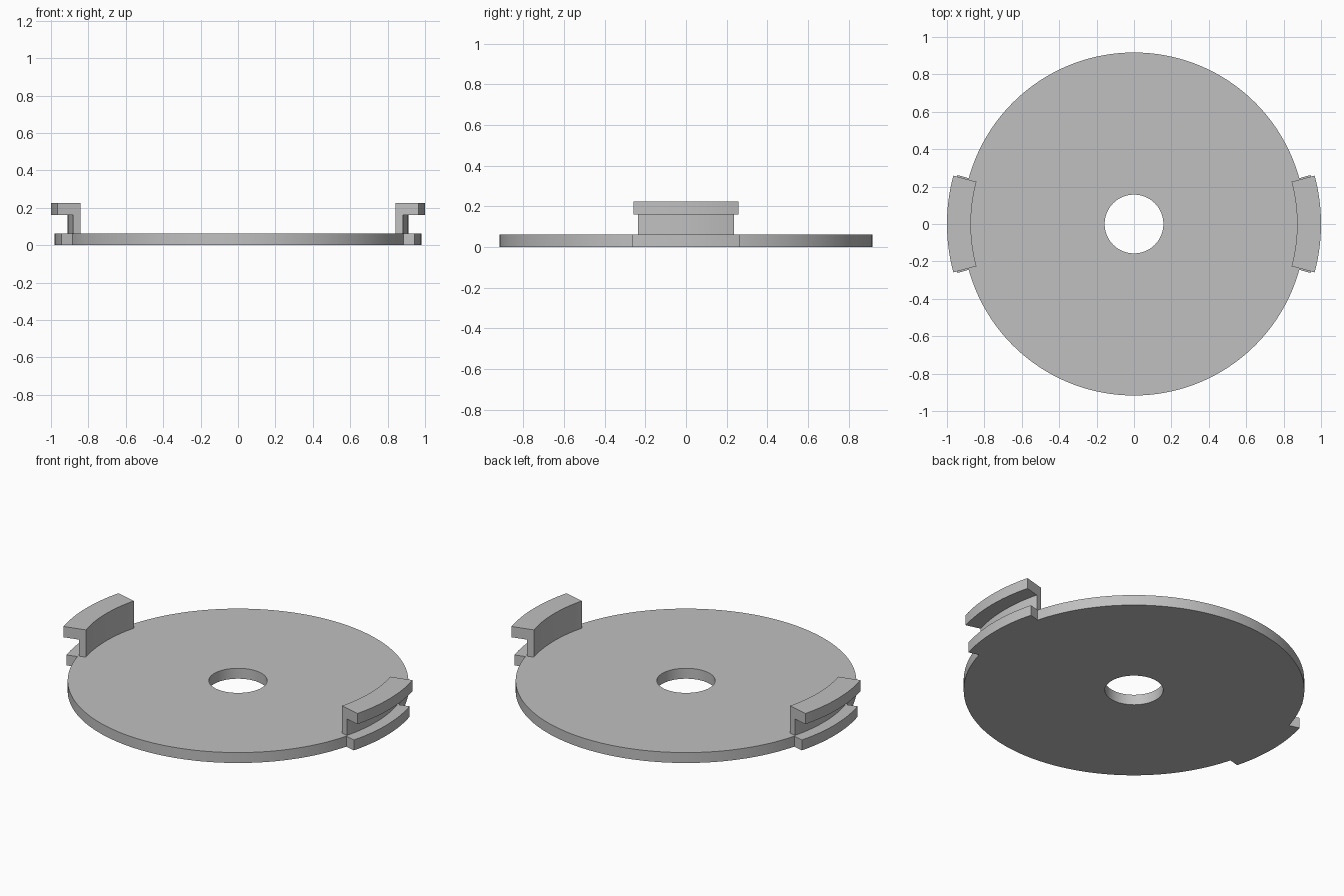
import bpy, bmesh
from math import cos, sin, pi, radians

cube = bpy.data.objects.get("Cube")
if cube:
    bpy.data.objects.remove(cube, do_unlink=True)

HOLE_R, DISC_R, TAB_R = 0.157, 0.917, 0.98
DISC_H = 0.062
TAB_HALF, BRACKET_HALF = radians(15.5), radians(15)

grey = bpy.data.materials.new("silver_grey")
grey.use_nodes = True
colour = (0.527, 0.527, 0.527, 1)
grey.diffuse_color = colour
grey.node_tree.nodes["Principled BSDF"].inputs["Base Color"].default_value = colour


def steps(start, end, count):
    return [start + (end - start) * i / count for i in range(count)]


def finish(name, bm):
    bmesh.ops.recalc_face_normals(bm, faces=bm.faces)
    mesh = bpy.data.meshes.new(name)
    bm.to_mesh(mesh)
    bm.free()
    mesh.materials.append(grey)
    obj = bpy.data.objects.new(name, mesh)
    bpy.context.collection.objects.link(obj)
    return obj


def smooth(obj):
    bpy.ops.object.select_all(action='DESELECT')
    obj.select_set(True)
    bpy.context.view_layer.objects.active = obj
    bpy.ops.object.shade_smooth_by_angle(angle=radians(30))


# Base disc: flat ring with two outer tabs, thickened upwards
def build_disc():
    bm = bmesh.new()
    angles, is_tab = [], []
    for side in (0, pi):
        tab = steps(side - TAB_HALF, side + TAB_HALF, 16)
        rim = steps(side + TAB_HALF, side + pi - TAB_HALF, 72)
        angles += tab + rim
        is_tab += [True] * len(tab) + [False] * len(rim)
    n = len(angles)

    def circle(r):
        return [bm.verts.new((r * cos(a), r * sin(a), 0)) for a in angles]

    hole, edge, outer = circle(HOLE_R), circle(DISC_R), circle(TAB_R)
    for i in range(n):
        j = (i + 1) % n
        bm.faces.new((hole[i], edge[i], edge[j], hole[j]))
        if is_tab[i]:
            bm.faces.new((edge[i], outer[i], outer[j], edge[j]))
    bmesh.ops.delete(bm, geom=[v for v in bm.verts if not v.link_faces], context='VERTS')
    for f in bm.faces:
        f.normal_update()
        if f.normal.z < 0:
            f.normal_flip()
    mesh_faces = list(bm.faces)
    top = bmesh.ops.extrude_face_region(bm, geom=mesh_faces, use_keep_orig=True)
    for v in top["geom"]:
        if isinstance(v, bmesh.types.BMVert):
            v.co.z = DISC_H
    return finish("base_disc", bm)


# Hooked bracket: an L-shaped section swept along an arc
def build_bracket(name, centre):
    section = [(0.872, DISC_H), (0.912, DISC_H), (0.912, 0.16),
               (1.0, 0.16), (1.0, 0.224), (0.872, 0.224)]
    bm = bmesh.new()
    angles = steps(centre - BRACKET_HALF, centre + BRACKET_HALF, 16)
    angles.append(centre + BRACKET_HALF)
    rings = [[bm.verts.new((r * cos(a), r * sin(a), z)) for r, z in section]
             for a in angles]
    k = len(section)
    for a, b in zip(rings, rings[1:]):
        for i in range(k):
            j = (i + 1) % k
            bm.faces.new((a[i], a[j], b[j], b[i]))
    bm.faces.new(rings[0])
    bm.faces.new(rings[-1])
    return finish(name, bm)


smooth(build_disc())
smooth(build_bracket("left_bracket", 0))
smooth(build_bracket("right_bracket", pi))
